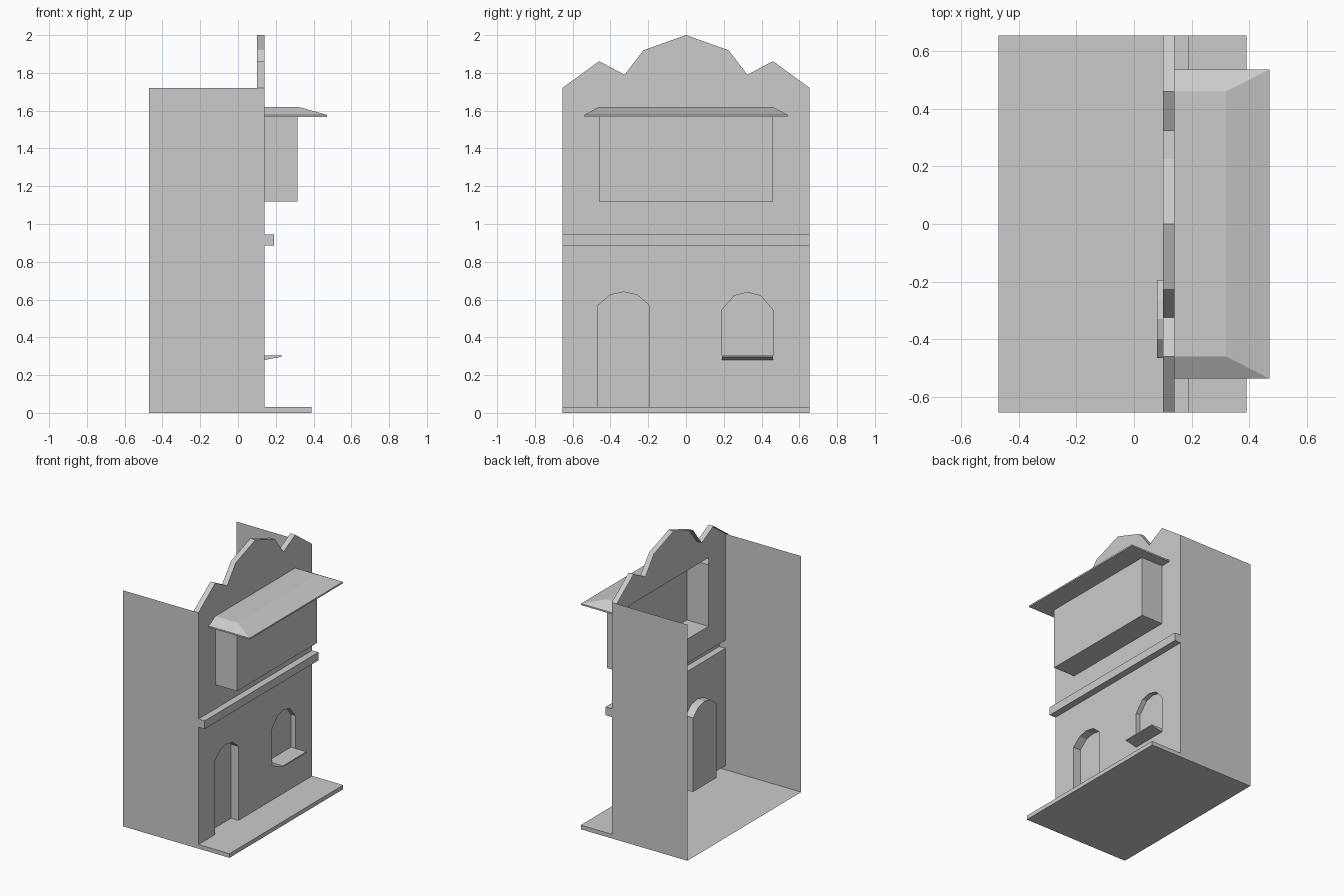
import bpy, bmesh

if "Cube" in bpy.data.objects:
    bpy.data.objects.remove(bpy.data.objects["Cube"])

X_FACE = 0.14      # street side of the facade
W = 0.655          # half width of the house


def finish(name, bm):
    mesh = bpy.data.meshes.new(name)
    bm.to_mesh(mesh)
    bm.free()
    obj = bpy.data.objects.new(name, mesh)
    bpy.context.collection.objects.link(obj)
    return obj


def prism_bmesh(profile, x0, x1):
    """Closed solid from a (y, z) profile pushed along x, normals outward."""
    bm = bmesh.new()
    back = [bm.verts.new((x0, y, z)) for y, z in profile]
    front = [bm.verts.new((x1, y, z)) for y, z in profile]
    n = len(profile)
    bm.faces.new(back)
    bm.faces.new(front)
    for i in range(n):
        j = (i + 1) % n
        bm.faces.new((back[i], back[j], front[j], front[i]))
    bmesh.ops.recalc_face_normals(bm, faces=bm.faces)
    return bm


def remove_faces(bm, test):
    doomed = [f for f in bm.faces if test(f)]
    bmesh.ops.delete(bm, geom=doomed, context='FACES')


def ledge(name, y0, y1, z0, z1, depth, front_z0=None):
    """Hollow ledge on the facade, open toward the house."""
    bm = prism_bmesh([(y0, z0), (y1, z0), (y1, z1), (y0, z1)], X_FACE, X_FACE + depth)
    remove_faces(bm, lambda f: f.normal.x < -0.9)
    if front_z0 is not None:
        for v in bm.verts:
            if v.co.x > X_FACE + 0.01 and v.co.z < z1 - 0.001:
                v.co.z = front_z0
    return finish(name, bm)


def recess(name, profile, depth):
    """Opening pushed back into the house: reveals plus back panel."""
    bm = prism_bmesh(profile, X_FACE - depth, X_FACE)
    remove_faces(bm, lambda f: f.normal.x > 0.9)
    bmesh.ops.reverse_faces(bm, faces=bm.faces)
    return finish(name, bm)


def panel(name, loops):
    """Flat facade sheet: outer outline first, then holes."""
    bm = bmesh.new()
    edges = []
    for loop in loops:
        vs = [bm.verts.new((X_FACE, y, z)) for y, z in loop]
        edges += [bm.edges.new((vs[i - 1], vs[i])) for i in range(len(vs))]
    bmesh.ops.triangle_fill(bm, edges=edges, use_beauty=True)
    bm.normal_update()
    bmesh.ops.reverse_faces(bm, faces=[f for f in bm.faces if f.normal.x < 0])
    return finish(name, bm)


def sheet(name, corners):
    bm = bmesh.new()
    bm.faces.new([bm.verts.new(c) for c in corners])
    return finish(name, bm)


def bay_loft(name, rings, cap_bottom=False, cap_top=False):
    """Three-sided stacked rings (z, half width, front x), open at the back."""
    bm = bmesh.new()
    rows = [[bm.verts.new(c) for c in ((X_FACE, -w, z), (x, -w, z), (x, w, z), (X_FACE, w, z))]
            for z, w, x in rings]
    for a, b in zip(rows, rows[1:]):
        for i in range(3):
            bm.faces.new((a[i], a[i + 1], b[i + 1], b[i]))
    if cap_bottom:
        bm.faces.new(rows[0][::-1])
    if cap_top:
        bm.faces.new(rows[-1])
    return finish(name, bm)


def arch(yc, half, z0, spring, shoulder, top):
    """Five-point arched opening, from bottom left round to bottom right."""
    s = half * 0.52
    return [(yc - half, z0), (yc - half, spring), (yc - s, shoulder), (yc, top),
            (yc + s, shoulder), (yc + half, spring), (yc + half, z0)]


door = arch(-0.33, 0.135, 0.03, 0.57, 0.625, 0.64)
window = arch(0.325, 0.135, 0.305, 0.545, 0.62, 0.638)
bay_hole = [(-0.46, 1.12), (0.46, 1.12), (0.46, 1.62), (-0.46, 1.62)]

# Mirrored gable skyline
half_gable = [(W, 1.72), (0.46, 1.862), (0.325, 1.79), (0.225, 1.92)]
gable = half_gable + [(0, 2.0)] + [(-y, z) for y, z in reversed(half_gable)]

# Facade sheets below and above the cornice
panel("lower_facade", [[(-W, 0.03)] + door + [(W, 0.03), (W, 0.885), (-W, 0.885)], window])
panel("upper_facade", [[(-W, 0.945), (W, 0.945)] + gable, bay_hole])

# Coping strip along the gable
bm = prism_bmesh(gable, X_FACE - 0.04, X_FACE)
remove_faces(bm, lambda f: abs(f.normal.x) > 0.9 or f.normal.z < -0.9)
finish("gable_coping", bm)

# Recessed door and window
recess("door_recess", door, 0.06)
recess("window_recess", window, 0.035)

# Ledges: pavement step, cornice, tapered window sill
ledge("front_step", -W, W, 0, 0.03, 0.25)
ledge("cornice", -W, W, 0.885, 0.945, 0.05)
ledge("window_sill", 0.19, 0.46, 0.28, 0.305, 0.09, front_z0=0.297)

# Projecting bay and its hipped roof
bay_loft("bay_box", [(1.12, 0.46, 0.315), (1.567, 0.46, 0.315)], cap_bottom=True)
bay_loft("bay_roof", [(1.567, 0.46, 0.315), (1.567, 0.537, 0.47), (1.578, 0.537, 0.47),
                      (1.62, 0.46, 0.32)], cap_top=True)

# Thin side walls and floor, open at back and top
for name, s in (("left_wall", -1), ("right_wall", 1)):
    pts = [(-0.47, s * W, 0), (X_FACE, s * W, 0), (X_FACE, s * W, 1.72), (-0.47, s * W, 1.72)]
    sheet(name, pts[::-s])
sheet("floor", [(-0.47, -W, 0), (-0.47, W, 0), (X_FACE, W, 0), (X_FACE, -W, 0)])
